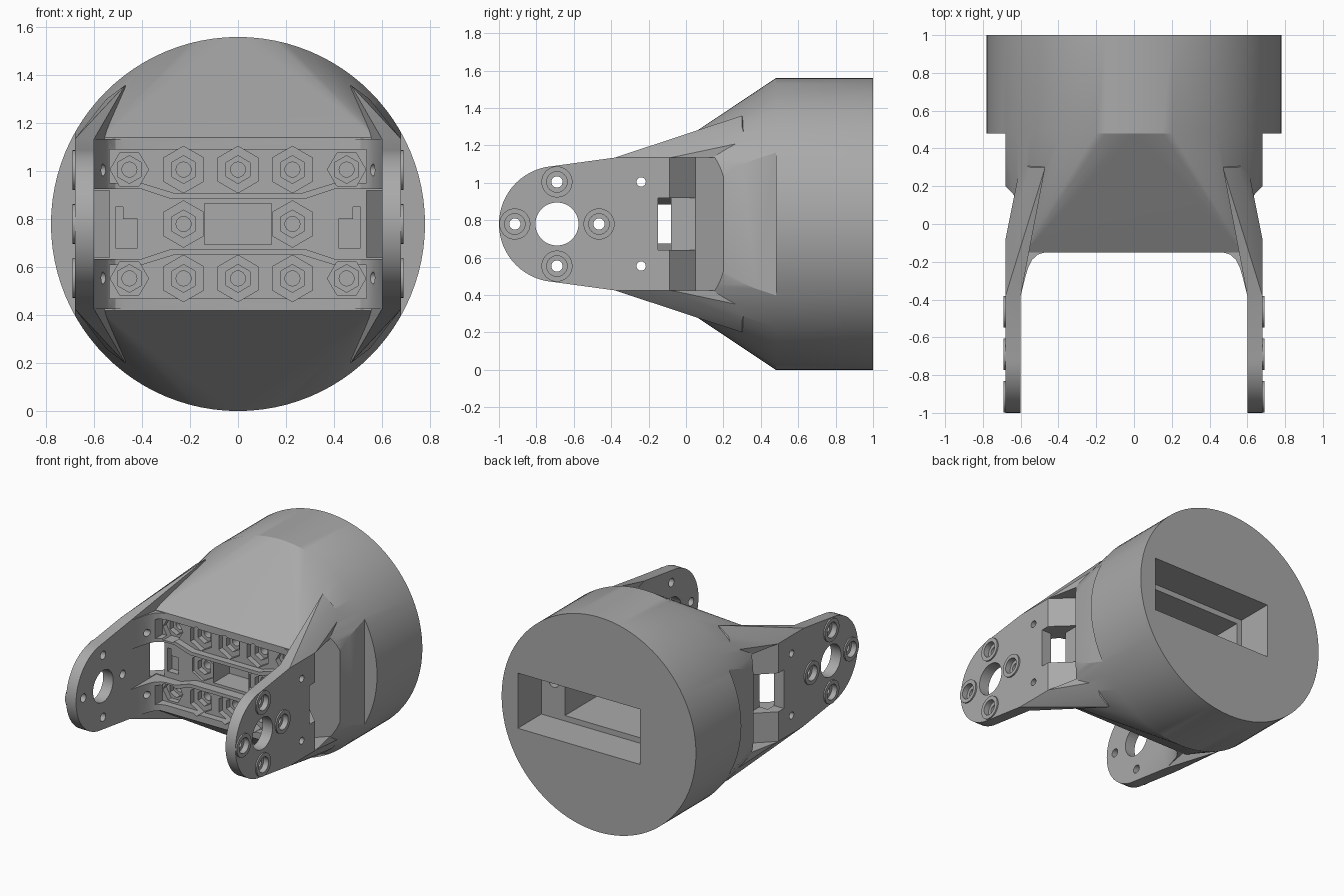
import bpy, bmesh, math

if "Cube" in bpy.data.objects:
    bpy.data.objects.remove(bpy.data.objects["Cube"], do_unlink=True)

ZC = 0.78   # height of the main axis
R = 0.78    # housing radius

grey = bpy.data.materials.new("plain grey")
grey.use_nodes = True
grey.diffuse_color = (0.4, 0.4, 0.4, 1)
grey.node_tree.nodes["Principled BSDF"].inputs["Base Color"].default_value = (0.4, 0.4, 0.4, 1)


def finish(name, bm):
    bmesh.ops.recalc_face_normals(bm, faces=bm.faces)
    mesh = bpy.data.meshes.new(name)
    bm.to_mesh(mesh)
    bm.free()
    mesh.materials.append(grey)
    ob = bpy.data.objects.new(name, mesh)
    bpy.context.scene.collection.objects.link(ob)
    return ob


def hull(name, points):
    """Convex solid around points; z is measured from the main axis."""
    bm = bmesh.new()
    for x, y, z in points:
        bm.verts.new((x, y, z + ZC))
    res = bmesh.ops.convex_hull(bm, input=bm.verts)
    loose = [v for v in bm.verts if not v.link_faces]
    bmesh.ops.delete(bm, geom=loose, context='VERTS')
    bmesh.ops.dissolve_limit(bm, angle_limit=0.002, verts=bm.verts, edges=bm.edges)
    return finish(name, bm)


def prism(name, axis, outline, a, b):
    """Outline extruded along an axis from a to b."""
    place = {'x': lambda u, v, t: (t, u, v + ZC),
             'y': lambda u, v, t: (u, t, v + ZC),
             'z': lambda u, v, t: (u, v, t + ZC)}[axis]
    bm = bmesh.new()
    low = [bm.verts.new(place(u, v, a)) for u, v in outline]
    top = [bm.verts.new(place(u, v, b)) for u, v in outline]
    bm.faces.new(low)
    bm.faces.new(top)
    n = len(low)
    for i in range(n):
        j = (i + 1) % n
        bm.faces.new((low[i], low[j], top[j], top[i]))
    return finish(name, bm)


def ring(u, v, r, n=32, turn=0.0):
    return [(u + r * math.cos(turn + math.tau * i / n),
             v + r * math.sin(turn + math.tau * i / n)) for i in range(n)]


def rect(u0, u1, v0, v1):
    return [(u0, v0), (u1, v0), (u1, v1), (u0, v1)]


def combine(base, tool, operation='DIFFERENCE'):
    mod = base.modifiers.new("shape", 'BOOLEAN')
    mod.operation = operation
    mod.solver = 'EXACT'
    mod.object = tool
    bpy.context.view_layer.objects.active = base
    bpy.ops.object.modifier_apply(modifier=mod.name)
    bpy.data.objects.remove(tool, do_unlink=True)


def cut(axis, outline, a, b):
    combine(body, prism("cutter", axis, outline, a, b))


# Housing: round drum tapering to a flat front edge
nose = [(x, -0.15, z) for x in (-0.58, 0.58) for z in (-0.36, 0.36)]
drum = [(x, y, z) for y in (0.48, 1.0) for x, z in ring(0, 0, R, 96)]
body = hull("bracket_housing", nose + drum)
for s in (1, -1):
    cut('y', rect(s * 0.68, s * 0.9, -0.9, 0.9), -0.5, 0.48)

bolts = [(-0.915, 0), (-0.465, 0), (-0.69, 0.225), (-0.69, -0.225)]
fillet = [(0.61, -0.38), (0.6, -0.38), (0.575, -0.28), (0.56, -0.23), (0.54, -0.19),
          (0.51, -0.162), (0.47, -0.15), (0.47, -0.05), (0.61, -0.05)]
for s in (1, -1):
    # Side arm with a rounded end
    tip = [(s * x, y, z) for x in (0.6, 0.68) for y, z in ring(-0.69, 0, 0.31, 64)]
    root = [(s * x, y, z) for x in (0.6, 0.68) for y in (-0.38, -0.08) for z in (-0.355, 0.355)]
    combine(body, hull("arm", tip + root), 'UNION')
    # Ribs running from the arm into the taper
    rib_end = [(s * x, y, k * z) for k in (1, -1)
               for x, y, z in ((0.47, 0.3, 0.58), (0.6, 0.32, 0.44), (0.55, 0.3, 0.52))]
    combine(body, hull("rib", root + rib_end), 'UNION')
    # Concave corner between arm and front
    combine(body, prism("corner", 'z', [(s * x, y) for x, y in fillet], -0.355, 0.355), 'UNION')
    # Raised rims around the arm bolts
    for y, z in bolts:
        combine(body, prism("rim", 'x', ring(y, z, 0.083), s * 0.65, s * 0.69), 'UNION')

for s in (1, -1):
    # V notch and window in the side
    cut('z', [(s * 0.7, -0.107), (s * 0.535, 0.05), (s * 0.7, 0.22)], -0.355, 0.355)
    cut('x', rect(-0.15, 0.05, -0.14, 0.14), s * 0.535, s * 0.75)
    # Arm holes
    cut('x', ring(-0.69, 0, 0.115, 48), s * 0.5, s * 0.75)
    for y, z in bolts:
        cut('x', ring(y, z, 0.055), s * 0.65, s * 0.75)
        cut('x', ring(y, z, 0.03, 24), s * 0.5, s * 0.75)
    for z in (-0.225, 0.225):
        cut('x', ring(-0.24, z, 0.025, 24), s * 0.5, s * 0.75)

# Front: two bolt rows and a flared middle channel
row = [(-0.535, 0.17), (-0.4, 0.17), (-0.27, 0.13), (0.27, 0.13),
       (0.4, 0.17), (0.535, 0.17), (0.535, 0.31), (-0.535, 0.31)]
for k in (1, -1):
    cut('y', [(x, k * z) for x, z in row], -0.5, -0.1)
half = [(-0.6, 0.145), (-0.4, 0.145), (-0.28, 0.105), (0.28, 0.105), (0.4, 0.145), (0.6, 0.145)]
cut('y', half + [(x, -z) for x, z in reversed(half)], -0.5, -0.08)

# Hexagonal nut seats
seats = [(x, z) for x in (-0.453, -0.227, 0, 0.227, 0.453) for z in (-0.227, 0.227)]
seats += [(-0.227, 0), (0.227, 0)]
for x, z in seats:
    outer = abs(x) > 0.4
    turn = 0 if outer else math.pi / 6
    cut('y', ring(x, z, 0.08 if outer else 0.097, 6, turn), -0.3, -0.06)
    cut('y', ring(x, z, 0.058, 6, math.pi / 6), -0.3, -0.02)
    cut('y', ring(x, z, 0.031, 24), -0.3, 0.08)

# Middle slot and hooked cable slots
cut('y', rect(-0.14, 0.14, -0.085, 0.085), -0.3, 0.1)
for s in (1, -1):
    hook = [(0.42, -0.1), (0.51, -0.1), (0.51, 0.07), (0.48, 0.07), (0.48, 0.02), (0.42, 0.02)]
    cut('y', [(s * x, z) for x, z in hook], -0.3, -0.03)

# Stepped pocket in the back
cut('y', rect(-0.33, 0.65, -0.2, 0.2), 0.73, 1.2)
cut('y', rect(-0.29, 0.46, -0.16, 0.16), 0.35, 1.2)
cut('y', ring(0.55, 0.06, 0.04, 24), 0.6, 1.2)

bpy.ops.object.select_all(action='DESELECT')
body.select_set(True)
bpy.context.view_layer.objects.active = body
bpy.ops.object.shade_smooth_by_angle(angle=math.radians(25))
